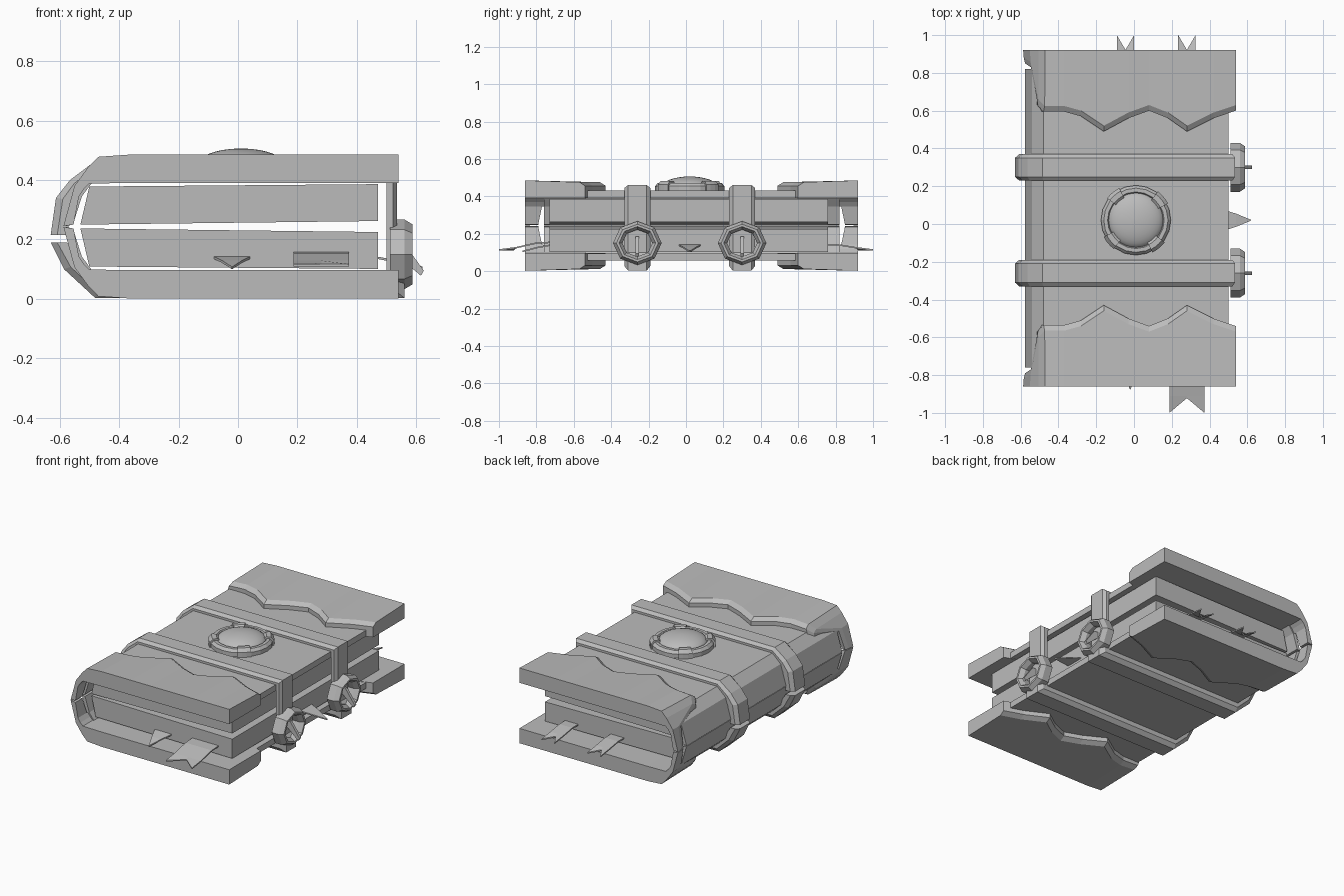
import bpy, bmesh, math
from mathutils import Vector

cube = bpy.data.objects.get("Cube")
if cube:
    bpy.data.objects.remove(cube, do_unlink=True)

grey = bpy.data.materials.new("plain grey")
grey.use_nodes = True
grey.diffuse_color = (0.5, 0.5, 0.5, 1)
grey.node_tree.nodes["Principled BSDF"].inputs["Base Color"].default_value = (0.5, 0.5, 0.5, 1)

MID_Y, HEIGHT = 0.03, 0.487


def loft(name, rings, loop=False):
    """Skin a row of equal rings; ends are filled unless the row is a loop."""
    bm = bmesh.new()
    rows = [[bm.verts.new(p) for p in ring] for ring in rings]
    n = len(rows[0])
    pairs = list(zip(rows, rows[1:])) + ([(rows[-1], rows[0])] if loop else [])
    for a, b in pairs:
        for i in range(n):
            j = (i + 1) % n
            bm.faces.new((a[i], a[j], b[j], b[i]))
    if not loop:
        bm.faces.new(rows[0])
        bm.faces.new(rows[-1])
    bmesh.ops.recalc_face_normals(bm, faces=bm.faces)
    mesh = bpy.data.meshes.new(name)
    bm.to_mesh(mesh)
    bm.free()
    mesh.materials.append(grey)
    obj = bpy.data.objects.new(name, mesh)
    bpy.context.collection.objects.link(obj)
    return obj


def slab(name, profile, y0, y1):
    """Extrude an (x, z) outline along y."""
    return loft(name, [[(x, y, z) for x, z in profile] for y in (y0, y1)])


def ring(name, section, n, place, a0=0.0, a1=math.tau):
    """Sweep a (radius, height) section round an axis; place maps to space."""
    full = a1 - a0 > 6
    angles = [a0 + (a1 - a0) * i / n for i in range(n if full else n + 1)]
    return loft(name, [[place(r * math.cos(a), r * math.sin(a), h) for r, h in section]
                       for a in angles], full)


# Covers, page blocks and corner guards, mirrored top to bottom
cover_profile = [(0.50, 0.43), (-0.48, 0.43), (-0.54, 0.375), (-0.578, 0.245),
                 (-0.555, 0.25), (-0.525, 0.345), (-0.49, 0.392), (0.50, 0.392)]
page_profile = [(0.47, 0.262), (0.47, 0.386), (-0.50, 0.378), (-0.53, 0.25)]
wave = [(0.54, 0.32), (0.42, 0.36), (0.28, 0.43), (0.18, 0.36), (0.08, 0.32),
        (-0.03, 0.36), (-0.16, 0.43), (-0.28, 0.35), (-0.37, 0.325)]
# outer x, outer z, inner x, inner z, width along the book
guard = [(x, 0.485, x, 0.39, w) for x, w in wave] + [
    (-0.47, 0.478, -0.50, 0.388, 0.325), (-0.505, 0.442, -0.518, 0.37, 0.29),
    (-0.55, 0.38, -0.535, 0.345, 0.09), (-0.587, 0.245, -0.553, 0.25, 0.07)]


def guard_rings(side, flip):
    rings = []
    for ox, oz, ix, iz, w in guard:
        outer, inner = Vector((ox, 0, flip(oz))), Vector((ix, 0, flip(iz)))

        def at(t, d):
            p = outer.lerp(inner, t)
            return (p.x, MID_Y + side * (0.89 - d), p.z)
        rings.append([at(0, 0), at(0.1, w - 0.03), at(0.3, w), at(1, w), at(1, 0)])
    return rings


for level, flip in (("upper", lambda z: z), ("lower", lambda z: HEIGHT - z)):
    slab(level + "_cover", [(x, flip(z)) for x, z in cover_profile], -0.76, 0.82)
    slab(level + "_pages", [(x, flip(z)) for x, z in page_profile], -0.73, 0.76)
    for side, end in ((-1, "front"), (1, "back")):
        loft(f"{level}_{end}_corner_guard", guard_rings(side, flip))

# Straps wrapped round the book: outer x, z and inner x, z
strap_path = [(-0.63, 0.215, -0.575, 0.215), (-0.612, 0.34, -0.555, 0.33),
              (-0.565, 0.40, -0.53, 0.37), (-0.485, 0.46, -0.475, 0.42),
              (0.535, 0.46, 0.50, 0.42), (0.535, 0.10, 0.50, 0.10),
              (0.56, 0.07, 0.50, 0.07), (0.56, 0.003, 0.48, 0.065),
              (-0.48, 0.003, -0.475, 0.065), (-0.585, 0.10, -0.53, 0.12),
              (-0.63, 0.19, -0.575, 0.19)]
for word, cy in (("front", -0.26), ("back", 0.30)):
    rings = []
    for ox, oz, ix, iz in strap_path:
        o, i = Vector((ox, 0, oz)), Vector((ix, 0, iz))
        rings.append([(p.x, cy + y, p.z) for p, y in (
            (o, -0.05), (o, 0.05), (o.lerp(i, 0.4), 0.07), (i, 0.07),
            (i, -0.07), (o.lerp(i, 0.4), -0.07))])
    loft(word + "_strap", rings)

    # Eight-sided buckle and its prong
    ring(word + "_buckle", [(0.13, 0.512), (0.13, 0.56), (0.112, 0.587), (0.098, 0.587),
                            (0.08, 0.56), (0.08, 0.512)], 8,
         lambda a, b, h: (h, cy + a, 0.15 + b * 0.9))
    slab(word + "_buckle_prong", [(0.53, 0.185), (0.56, 0.185), (0.625, 0.095),
                                  (0.615, 0.078), (0.53, 0.15)], cy - 0.009, cy + 0.009)

# Round boss on the upper cover
def on_cover(a, b, h):
    return (0.01 + a, 0.02 + b, h)


ring("boss_ring", [(0.185, 0.425), (0.185, 0.455), (0.17, 0.472), (0.15, 0.472),
                   (0.14, 0.455), (0.14, 0.425)], 20, on_cover)
for k in range(4):
    mid = math.radians(40 + 90 * k)
    ring(f"boss_clasp_{k + 1}", [(0.192, 0.425), (0.192, 0.462), (0.174, 0.483),
                                 (0.146, 0.483), (0.13, 0.47), (0.13, 0.425)], 3,
         on_cover, mid - 0.22, mid + 0.22)
dome = loft("boss_dome", [[on_cover(0.148 * math.cos(t) * math.cos(a),
                                    0.148 * math.cos(t) * math.sin(a),
                                    0.45 + 0.056 * math.sin(t))
                           for a in [math.tau * i / 32 for i in range(32)]]
                          for t in [math.radians(d) for d in range(0, 90, 11)]])
for poly in dome.data.polygons:
    poly.use_smooth = True


# Ribbons: stations give distance out and height; the tail is notched or pointed
def ribbon(name, cx, half, path, notch):
    rings = []
    last = len(path) - 1
    for k, (y, z) in enumerate(path):
        mid_y = y
        width = half
        if k == last and notch:
            mid_y = y + (path[0][0] - y) * notch
        if not notch:
            width = half * (1 - k / last) + 0.002
        line = [(cx - width, y), (cx, mid_y), (cx + width, y)]
        rings.append([(x, v, z + 0.004) for x, v in line]
                     + [(x, v, z - 0.004) for x, v in reversed(line)])
    return loft(name, rings)


ribbon("front_wide_ribbon", 0.28, 0.093,
       [(-0.70, 0.155), (-0.80, 0.15), (-0.91, 0.125), (-1.0, 0.113)], 0.26)
ribbon("front_pointed_ribbon", -0.02, 0.062, [(-0.72, 0.14), (-0.80, 0.125), (-0.875, 0.105)], 0)
for word, x in (("left", 0.28), ("right", -0.045)):
    ribbon(f"back_{word}_ribbon", x, 0.046,
           [(0.74, 0.14), (0.82, 0.14), (0.91, 0.125), (1.0, 0.113)], 0.3)

# Pointed ribbon on the open edge
loft("side_pointed_ribbon", [[(x, MID_Y - 0.01 + s * w, z + t) for s, t in
                              ((-1, 0.004), (1, 0.004), (1, -0.004), (-1, -0.004))]
                             for x, z, w in ((0.46, 0.14, 0.06), (0.54, 0.125, 0.035),
                                             (0.62, 0.105, 0.002))])
